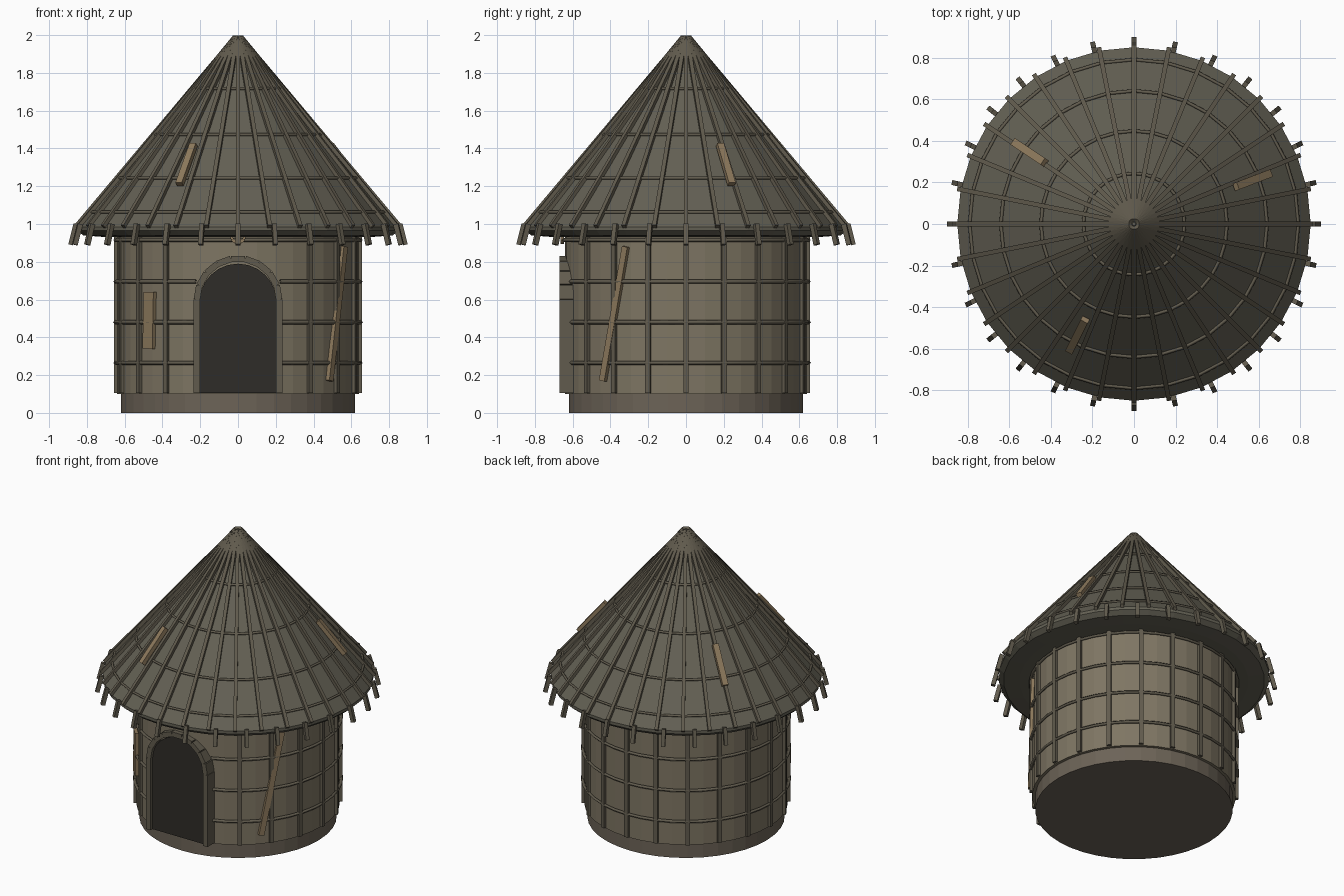
import bpy, bmesh, math
from mathutils import Vector, Matrix

if "Cube" in bpy.data.objects:
    bpy.data.objects.remove(bpy.data.objects["Cube"])

def mat(name, c):
    m = bpy.data.materials.new(name)
    m.diffuse_color = (*c, 1)
    m.use_nodes = True
    m.node_tree.nodes["Principled BSDF"].inputs["Base Color"].default_value = m.diffuse_color
    return m

WALL = mat("clay", (0.21, 0.18, 0.125))
BASE = mat("footing", (0.15, 0.125, 0.095))
THATCH = mat("thatch", (0.125, 0.117, 0.088))
POLE = mat("pole", (0.12, 0.105, 0.075))
DARK = mat("dark", (0.028, 0.025, 0.021))
PLANK = mat("plank", (0.27, 0.195, 0.11))

def finish(name, bm, m):
    bmesh.ops.recalc_face_normals(bm, faces=bm.faces)
    me = bpy.data.meshes.new(name)
    bm.to_mesh(me)
    bm.free()
    me.materials.append(m)
    o = bpy.data.objects.new(name, me)
    bpy.context.collection.objects.link(o)
    return o

def polar(r, a, z):
    return Vector((r * math.cos(a), r * math.sin(a), z))

def lathe(name, profile, n, m):
    """Spin an (r, z) profile; ends are capped."""
    bm = bmesh.new()
    rows = [[bm.verts.new(polar(r, 2 * math.pi * i / n, z)) for i in range(n)]
            for r, z in profile]
    for p, q in zip(rows, rows[1:]):
        for i in range(n):
            j = (i + 1) % n
            bm.faces.new((p[i], p[j], q[j], q[i]))
    bm.faces.new(rows[0])
    bm.faces.new(rows[-1])
    return finish(name, bm, m)

def beam(bm, a, b, w, t, out):
    """Box from a to b, w wide, t thick along the out direction."""
    a, b = Vector(a), Vector(b)
    d = (b - a).normalized()
    side = d.cross(Vector(out)).normalized()
    nor = side.cross(d)
    mx = Matrix((side * w, nor * t, b - a)).transposed().to_4x4()
    mx.translation = (a + b) / 2
    bmesh.ops.create_cube(bm, size=1, matrix=mx)

def hoop(name, r, z, n, tube, a0=0.0, a1=2 * math.pi):
    """Thin bound hoop or arc around the hut."""
    full = a1 - a0 > 6.28
    cu = bpy.data.curves.new(name, 'CURVE')
    cu.dimensions = '3D'
    cu.bevel_depth = tube
    cu.bevel_resolution = 0
    s = cu.splines.new('POLY')
    k = n if full else n + 1
    s.points.add(k - 1)
    for i in range(k):
        s.points[i].co = (*polar(r, a0 + (a1 - a0) * i / n, z), 1)
    s.use_cyclic_u = full
    cu.materials.append(POLE)
    o = bpy.data.objects.new(name, cu)
    bpy.context.collection.objects.link(o)

# footing, wall and roof
lathe("footing", [(0.62, 0), (0.62, 0.105)], 40, BASE)
lathe("wall", [(0.64, 0.1), (0.64, 0.95)], 40, WALL)
lathe("roof", [(0.008, 1.99), (0.85, 0.985), (0.85, 0.965), (0.82, 0.94), (0.72, 0.932)], 32, THATCH)

# wall posts, leaving the doorway free
bm = bmesh.new()
for i in range(20):
    a = -math.pi / 2 + i * math.pi / 10
    if i in (0, 1, 19):
        continue
    beam(bm, polar(0.643, a, 0.105), polar(0.643, a, 0.95), 0.028, 0.028, polar(1, a, 0))
finish("wall_posts", bm, POLE)

# wall hoops stop at the door frame
gap = math.radians(20)
for k, z in enumerate((0.265, 0.48, 0.695)):
    hoop(f"wall_hoop_{k}", 0.65, z, 36, 0.011, -math.pi / 2 + gap, 1.5 * math.pi - gap)
hoop("wall_hoop_top", 0.65, 0.915, 40, 0.011)

# rafters over the thatch
bm = bmesh.new()
for i in range(32):
    a = i * math.pi / 16
    beam(bm, polar(0.016, a, 1.99), polar(0.858, a, 0.987), 0.022, 0.024, polar(0.77, a, 0.64))
finish("rafters", bm, POLE)
for k, (r, z) in enumerate(((0.79, 1.062), (0.64, 1.243), (0.447, 1.473), (0.243, 1.717))):
    hoop(f"roof_hoop_{k}", r, z, 32, 0.009)

# hanging eave pegs
bm = bmesh.new()
for i in range(28):
    a = i * math.pi / 14
    beam(bm, polar(0.858, a, 1.0), polar(0.886, a, 0.89), 0.024, 0.026, polar(1, a, 0))
finish("eave_pegs", bm, POLE)

# door panel with rounded top
def arch(r, zc, n=12):
    return [(r * math.cos(math.pi * i / n), zc + r * math.sin(math.pi * i / n)) for i in range(n + 1)]

bm = bmesh.new()
outline = [(0.205, 0.105)] + arch(0.205, 0.585) + [(-0.205, 0.105)]
outline[0] = (0.205, 0.105)
f = bm.faces.new([bm.verts.new((x, -0.648, z)) for x, z in outline])
ext = bmesh.ops.extrude_face_region(bm, geom=[f])
bmesh.ops.translate(bm, vec=(0, 0.1, 0), verts=[v for v in ext["geom"] if isinstance(v, bmesh.types.BMVert)])
finish("doorway", bm, DARK)

# door frame
bm = bmesh.new()
path = [(0.218, 0.105)] + arch(0.218, 0.6, 9) + [(-0.218, 0.105)]
for (x0, z0), (x1, z1) in zip(path, path[1:]):
    beam(bm, (x0, -0.633, z0), (x1, -0.633, z1), 0.034, 0.075, (0, -1, 0))
finish("door_frame", bm, POLE)

# small hook above the door
bm = bmesh.new()
pts = [(0.035 * math.cos(t), 0.935 + 0.035 * math.sin(t)) for t in (math.pi + math.pi * i / 6 for i in range(7))]
for (x0, z0), (x1, z1) in zip(pts, pts[1:]):
    beam(bm, (x0, -0.655, z0), (x1, -0.655, z1), 0.014, 0.02, (0, -1, 0))
finish("door_hook", bm, PLANK)

# loose planks on the wall and roof
bm = bmesh.new()
beam(bm, (0.562, -0.318, 0.88), (0.485, -0.44, 0.17), 0.036, 0.024, (0.8, -0.6, 0))
beam(bm, (-0.472, -0.445, 0.34), (-0.466, -0.452, 0.64), 0.075, 0.022, (-0.72, -0.69, 0))
for hi, lo in (((-0.235, -0.46), (-0.31, -0.61)), ((0.49, 0.18), (0.652, 0.242)), ((-0.43, 0.295), (-0.575, 0.392))):
    beam(bm, (*hi, 1.42), (*lo, 1.21), 0.038, 0.028, (*(Vector(hi).normalized() * 0.77), 0.64))
finish("loose_planks", bm, PLANK)
